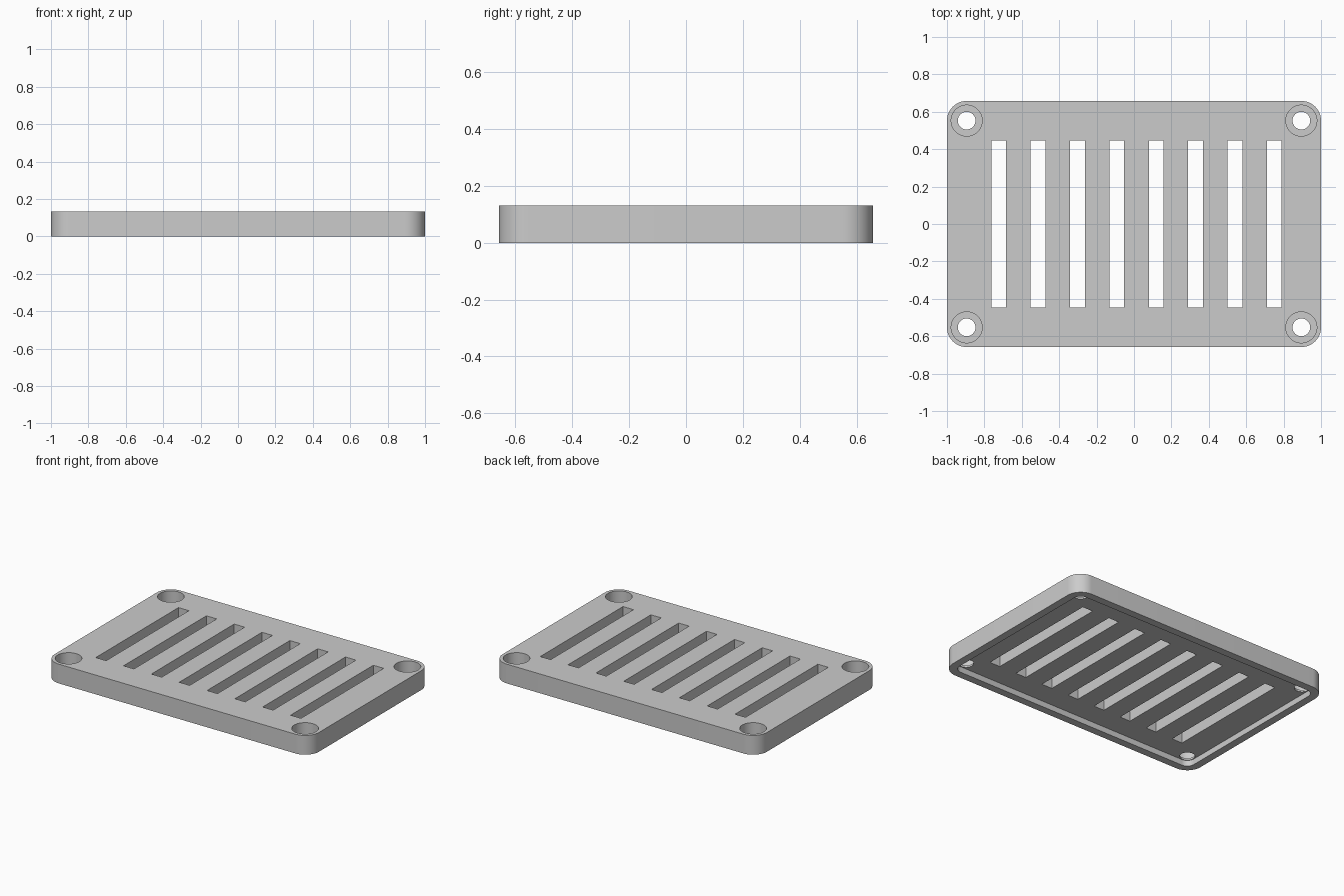
import bpy
import bmesh
from math import cos, sin, pi

MM = 2 / 76                      # working unit: plate is 76 x 50 x 5
LENGTH, WIDTH, HEIGHT = 76, 50, 5
RECESS_DEPTH = 1.5
RIM = 2
CORNER = 4

cube = bpy.data.objects.get("Cube")
if cube:
    bpy.data.objects.remove(cube, do_unlink=True)

grey = bpy.data.materials.new("light grey")
grey.use_nodes = True
colour = (0.6, 0.6, 0.6, 1)
grey.diffuse_color = colour
grey.node_tree.nodes["Principled BSDF"].inputs["Base Color"].default_value = colour


def rounded_rect(length, width, radius, steps=14):
    """Outline of a rectangle with rounded corners, centred on the origin."""
    points = []
    for quarter, (sx, sy) in enumerate([(1, 1), (-1, 1), (-1, -1), (1, -1)]):
        for i in range(steps + 1):
            a = (quarter + i / steps) * pi / 2
            points.append((sx * (length / 2 - radius) + radius * cos(a),
                           sy * (width / 2 - radius) + radius * sin(a)))
    return points


def circle(cx, cy, radius, sides=48):
    return [(cx + radius * cos(2 * pi * i / sides),
             cy + radius * sin(2 * pi * i / sides)) for i in range(sides)]


def box(x, y, length, width):
    return [(x, y), (x + length, y), (x + length, y + width), (x, y + width)]


def prisms(name, outlines, low, high):
    """One object holding an upright prism for each outline."""
    bm = bmesh.new()
    for outline in outlines:
        face = bm.faces.new([bm.verts.new((x * MM, y * MM, low * MM)) for x, y in outline])
        top = bmesh.ops.extrude_face_region(bm, geom=[face])["geom"]
        bmesh.ops.translate(bm, vec=(0, 0, (high - low) * MM),
                            verts=[v for v in top if isinstance(v, bmesh.types.BMVert)])
    bmesh.ops.recalc_face_normals(bm, faces=bm.faces)
    mesh = bpy.data.meshes.new(name)
    bm.to_mesh(mesh)
    bm.free()
    mesh.materials.append(grey)
    obj = bpy.data.objects.new(name, mesh)
    bpy.context.collection.objects.link(obj)
    return obj


# Plate with rounded corners
plate = prisms("vent_plate", [rounded_rect(LENGTH, WIDTH, CORNER)], 0, HEIGHT)

# Cutters: underside recess, vent slots, screw holes and their counterbores
corners = [(sx * (LENGTH / 2 - 4), sy * (WIDTH / 2 - 4)) for sx in (-1, 1) for sy in (-1, 1)]
cutters = [
    prisms("recess_cutter",
           [rounded_rect(LENGTH - 2 * RIM, WIDTH - 2 * RIM, CORNER - RIM)], -1, RECESS_DEPTH),
    prisms("slot_cutter", [box(-29 + 8 * i, -17, 3, 34) for i in range(8)], -2, HEIGHT + 1),
    prisms("screw_hole_cutter", [circle(x, y, 1.8) for x, y in corners], -3, HEIGHT + 2),
    prisms("counterbore_cutter", [circle(x, y, 3.15) for x, y in corners], HEIGHT - 3, HEIGHT + 3),
]

bpy.ops.object.select_all(action="DESELECT")
bpy.context.view_layer.objects.active = plate
plate.select_set(True)
for cutter in cutters:
    cutter.hide_render = True
    cut = plate.modifiers.new(cutter.name, "BOOLEAN")
    cut.operation = "DIFFERENCE"
    cut.solver = "EXACT"
    cut.object = cutter
    bpy.ops.object.modifier_apply(modifier=cut.name)
    bpy.data.objects.remove(cutter, do_unlink=True)

bpy.ops.object.shade_smooth_by_angle(angle=pi / 6)
